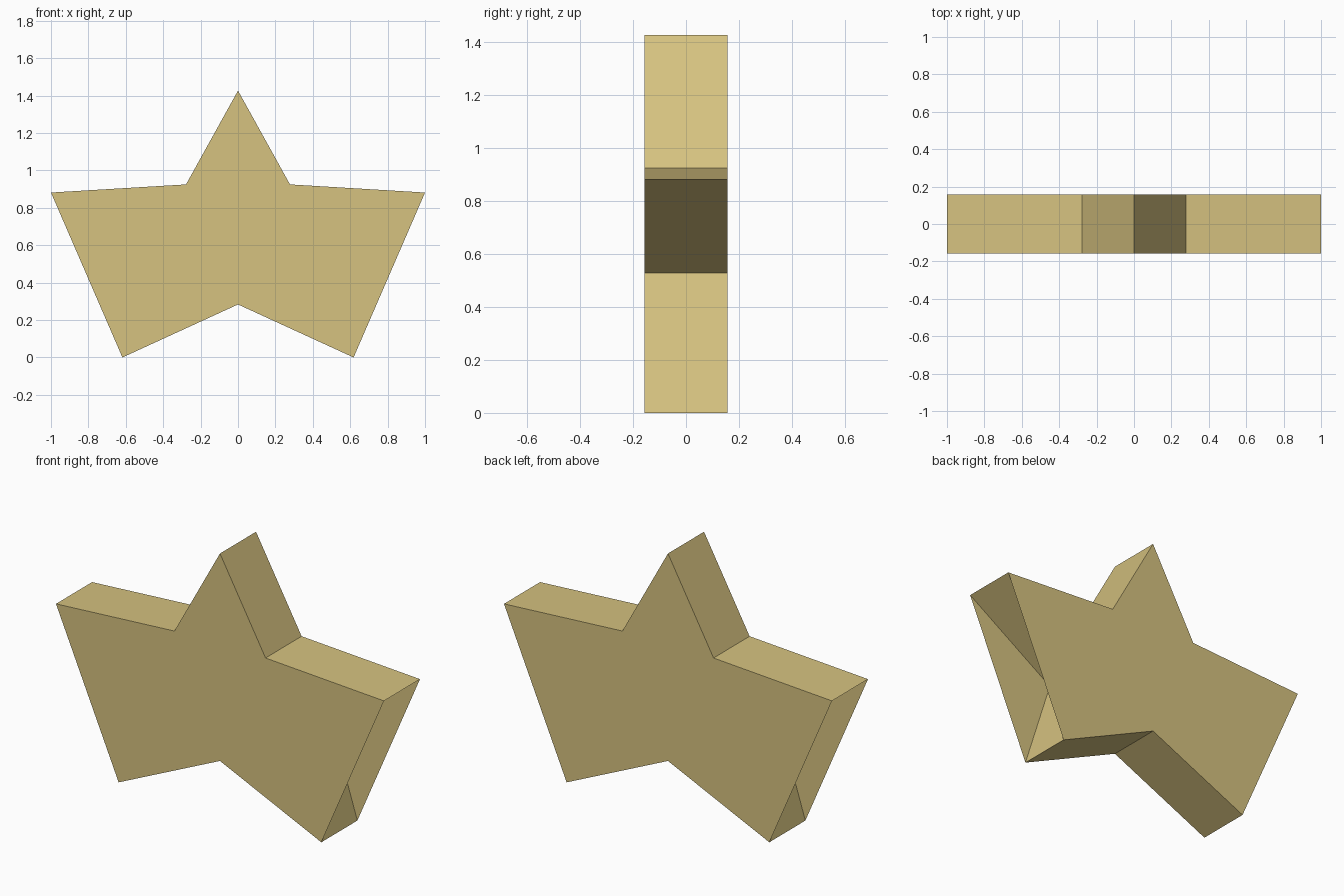
import bpy
import bmesh
from math import sin, cos, radians

default_cube = bpy.data.objects.get("Cube")
if default_cube:
    bpy.data.objects.remove(default_cube, do_unlink=True)

# Sandy gold material
gold = bpy.data.materials.new("sandy_gold")
gold.use_nodes = True
color = (0.67, 0.54, 0.215, 1)
gold.diffuse_color = color
gold.node_tree.nodes["Principled BSDF"].inputs["Base Color"].default_value = color

# Star proportions: a regular five-pointed star squashed in height
OUTER = 1 / cos(radians(18))
INNER = 0.473
SQUASH = 0.75
HALF_DEPTH = 0.157
CENTRE_Z = OUTER * cos(radians(36)) * SQUASH


def star_ring(bm, y):
    """Ten star corners, counter-clockwise from the top point."""
    ring = []
    for i in range(10):
        radius = INNER if i % 2 else OUTER
        angle = radians(90 + 36 * i)
        ring.append(bm.verts.new((radius * cos(angle), y,
                                  CENTRE_Z + radius * sin(angle) * SQUASH)))
    return ring


bm = bmesh.new()
front = star_ring(bm, -HALF_DEPTH)
back = star_ring(bm, HALF_DEPTH)

# Walls follow every corner of the star
for i in range(10):
    j = (i + 1) % 10
    bm.faces.new((front[i], back[i], back[j], front[j]))

# Front and back plates run straight across the two side notches,
# leaving a pocket between them on each side
side_notches = (3, 7)
bm.faces.new([v for i, v in enumerate(front) if i not in side_notches])
bm.faces.new([v for i, v in enumerate(back) if i not in side_notches][::-1])

mesh = bpy.data.meshes.new("star")
bm.to_mesh(mesh)
bm.free()
mesh.materials.append(gold)
star = bpy.data.objects.new("star", mesh)
bpy.context.collection.objects.link(star)
